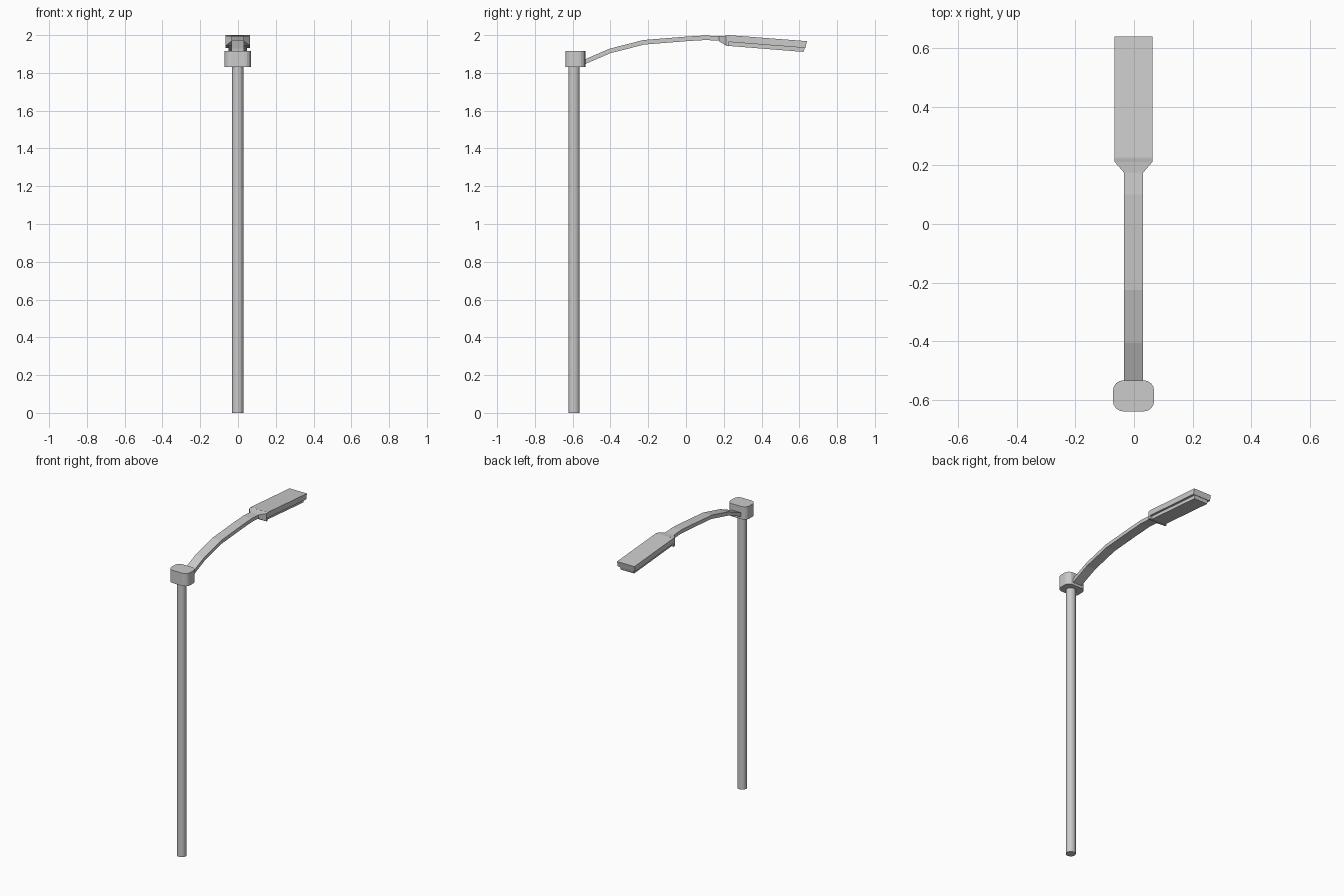
import bpy, bmesh, math

if "Cube" in bpy.data.objects:
    bpy.data.objects.remove(bpy.data.objects["Cube"])

CX = -0.0015


def loft(name, rings):
    """Closed solid through matching rings of points."""
    bm = bmesh.new()
    loops = [[bm.verts.new(p) for p in ring] for ring in rings]
    n = len(loops[0])
    for a, b in zip(loops, loops[1:]):
        for i in range(n):
            j = (i + 1) % n
            bm.faces.new((a[i], a[j], b[j], b[i]))
    bm.faces.new(loops[0])
    bm.faces.new(loops[-1])
    bmesh.ops.recalc_face_normals(bm, faces=bm.faces)
    mesh = bpy.data.meshes.new(name)
    bm.to_mesh(mesh)
    bm.free()
    obj = bpy.data.objects.new(name, mesh)
    bpy.context.collection.objects.link(obj)
    return obj


def section(y_top, z_top, y_bot, z_bot, half):
    return [(CX - half, y_top, z_top), (CX + half, y_top, z_top),
            (CX + half, y_bot, z_bot), (CX - half, y_bot, z_bot)]


# Round pole
bpy.ops.mesh.primitive_cylinder_add(vertices=20, radius=0.03, depth=1.84,
                                    location=(CX, -0.593, 0.92))
bpy.context.object.name = "pole"

# Rounded collar on top of the pole
def rounded_rect(hx, hy, r, z, steps=4):
    pts = []
    for q, (sx, sy) in enumerate([(1, 1), (-1, 1), (-1, -1), (1, -1)]):
        for k in range(steps + 1):
            a = math.pi / 2 * (q + k / steps)
            pts.append((CX + sx * (hx - r) + r * math.cos(a),
                        -0.586 + sy * (hy - r) + r * math.sin(a), z))
    return pts

loft("pole_collar", [rounded_rect(0.07, 0.053, 0.035, z) for z in (1.83, 1.915)])

# Curved flat arm
path = [(-0.56, 1.861), (-0.405, 1.928), (-0.225, 1.974),
        (0.0, 1.992), (0.1, 1.998), (0.175, 1.994)]
loft("arm", [section(y, z, y + 0.004, z - 0.024, 0.0325) for y, z in path])

# Flared neck between arm and lamp
loft("neck", [section(0.175, 1.994, 0.175, 1.968, 0.0325),
              section(0.212, 1.997, 0.212, 1.944, 0.0645),
              section(0.226, 2.0, 0.224, 1.942, 0.0645)])

# Lamp housing, sloping down to the tip
loft("lamp_housing", [section(0.224, 2.0, 0.222, 1.964, 0.0645),
                      section(0.64, 1.968, 0.632, 1.932, 0.0645)])

# Inset light panel beneath
loft("light_panel", [section(0.222, 1.966, 0.222, 1.943, 0.05),
                     section(0.63, 1.936, 0.622, 1.911, 0.05)])
